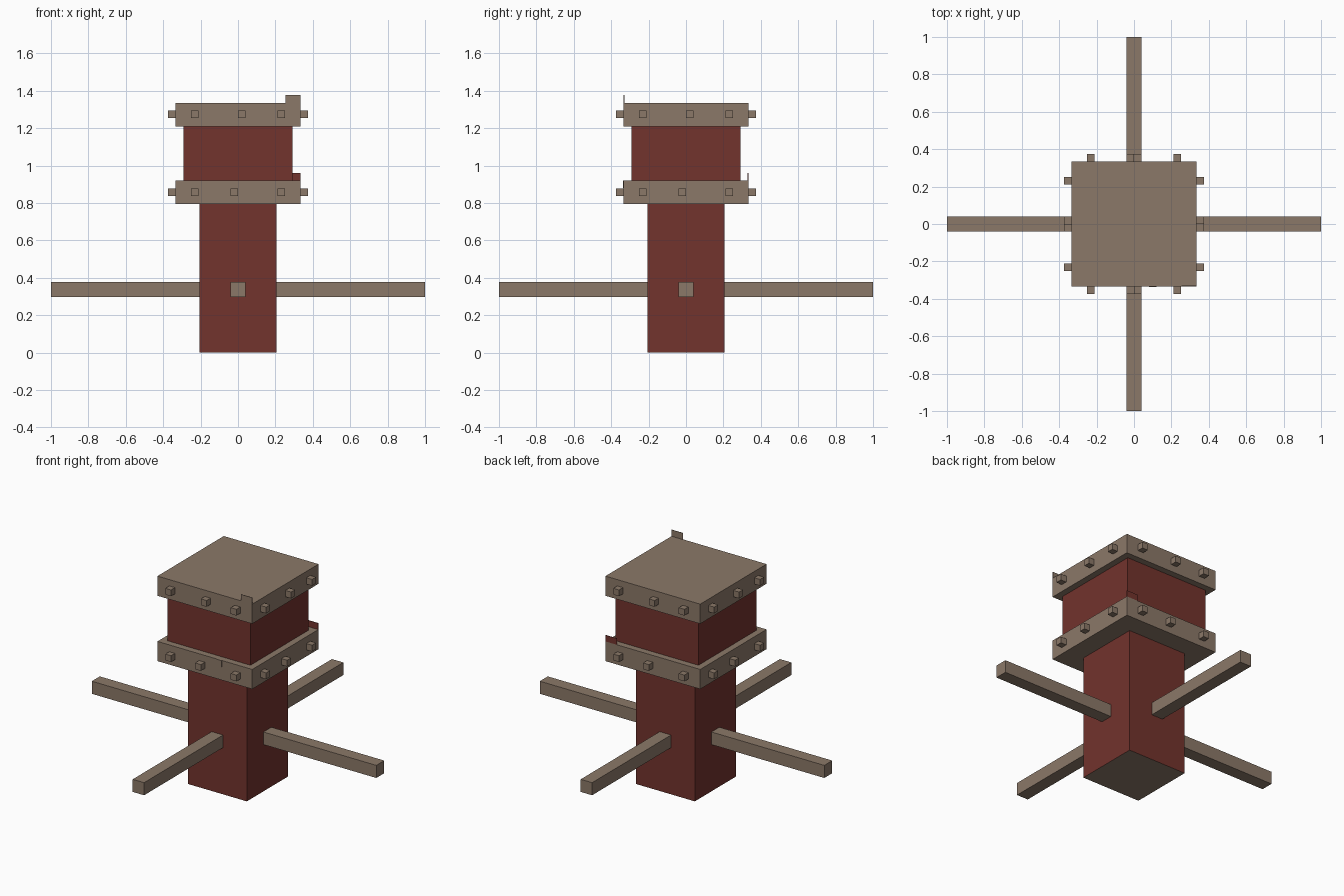
import bpy
from math import pi
from mathutils import Matrix, Vector

default = bpy.data.objects.get("Cube")
if default:
    bpy.data.objects.remove(default, do_unlink=True)


def material(name, colour):
    mat = bpy.data.materials.new(name)
    mat.use_nodes = True
    mat.diffuse_color = colour
    mat.node_tree.nodes["Principled BSDF"].inputs["Base Color"].default_value = colour
    return mat


wood = material("weathered wood", (0.26, 0.19, 0.14, 1))
red = material("dark red paint", (0.17, 0.033, 0.026, 1))


def box(name, mat, low, high, turn=0):
    """Box between two corners, turned about the vertical axis in quarter turns."""
    low, high = Vector(low), Vector(high)
    bpy.ops.mesh.primitive_cube_add(size=1)
    obj = bpy.context.object
    obj.name = obj.data.name = name
    place = Matrix.Translation((low + high) / 2) @ Matrix.Diagonal((*(high - low), 1))
    obj.data.transform(Matrix.Rotation(turn * pi / 2, 4, "Z") @ place)
    obj.data.materials.append(mat)
    return obj


def block(name, mat, half, bottom, top):
    return box(name, mat, (-half, -half, bottom), (half, half, top))


# Post with a bare wooden underside
post = block("post", red, 0.207, 0, 0.795)
post.data.materials.append(wood)
for face in post.data.polygons:
    if face.normal.z < -0.5:
        face.material_index = 1

# Drum between two square plates
PLATE = 0.333
block("lower_plate", wood, PLATE, 0.795, 0.92)
block("drum", red, 0.292, 0.92, 1.21)
block("upper_plate", wood, PLATE, 1.21, 1.335)

# Push bars and plate pegs, repeated on all four sides
for side in range(4):
    box("push_bar", wood, (-0.04, -1, 0.297), (0.04, -0.2, 0.377), side)
    for label, z, middle in (("lower", 0.857, -0.02), ("upper", 1.275, 0.02)):
        for x in (-0.23, middle, 0.23):
            box(label + "_peg", wood, (x - 0.02, -0.373, z - 0.02),
                (x + 0.02, -PLATE, z + 0.02), side)

# Thin upright tabs on the plate edges
THIN = 0.003
box("upper_tab", wood, (0.253, -PLATE, 1.335), (PLATE, THIN - PLATE, 1.376))
box("lower_tab", red, (0.253, PLATE - THIN, 0.92), (PLATE, PLATE, 0.96))
box("front_patch", wood, (0.08, -PLATE - THIN, 0.88), (0.12, -PLATE, 0.92))
